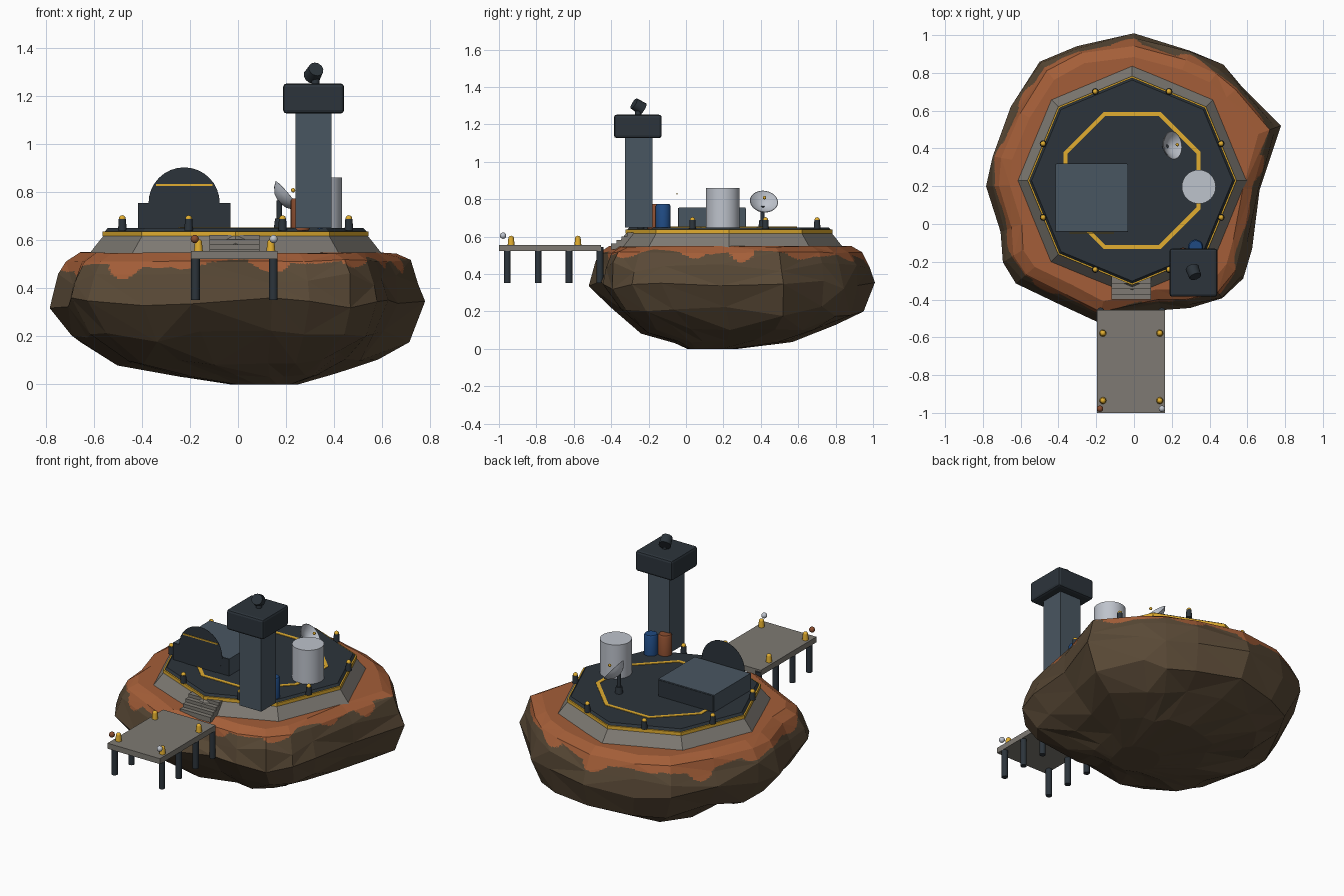
import bpy, bmesh, math, random
from mathutils import Vector, Matrix, Euler

random.seed(4)
old = bpy.data.objects.get("Cube")
if old:
    bpy.data.objects.remove(old, do_unlink=True)


def material(name, *srgb):
    lin = [(c / 255 / 12.92) if c < 11 else ((c / 255 + 0.055) / 1.055) ** 2.4 for c in srgb]
    m = bpy.data.materials.new(name)
    m.use_nodes = True
    m.diffuse_color = (*lin, 1)
    b = next(n for n in m.node_tree.nodes if n.type == 'BSDF_PRINCIPLED')
    b.inputs["Base Color"].default_value = (*lin, 1)
    b.inputs["Roughness"].default_value = 0.8
    return m


ROCK = material("rock brown", 89, 73, 54)
DIRT = material("rust dirt", 164, 94, 56)
CONCRETE = material("concrete grey", 126, 122, 115)
DECK = material("deck charcoal", 44, 52, 59)
SLATE = material("slate blue", 73, 86, 97)
YELLOW = material("marking yellow", 226, 174, 48)
WHITE = material("tank white", 190, 195, 204)
BLUE = material("drum blue", 31, 74, 130)
RUST = material("drum rust", 138, 77, 47)

CX, CY, TOP = -0.01, 0.23, 0.65   # platform centre and deck height


def finish(bm, name, mats, smooth=False):
    bmesh.ops.recalc_face_normals(bm, faces=bm.faces)
    me = bpy.data.meshes.new(name)
    bm.to_mesh(me)
    bm.free()
    for m in mats if isinstance(mats, list) else [mats]:
        me.materials.append(m)
    if smooth:
        me.polygons.foreach_set("use_smooth", [True] * len(me.polygons))
        me.set_sharp_from_angle(angle=math.radians(40))
    ob = bpy.data.objects.new(name, me)
    bpy.context.scene.collection.objects.link(ob)
    return ob


def box(name, mat, x, y, z, bevel=0):
    """Box from (low, high) pairs along each axis."""
    bm = bmesh.new()
    size = [b - a for a, b in (x, y, z)]
    mid = [(a + b) / 2 for a, b in (x, y, z)]
    bmesh.ops.create_cube(bm, size=1, matrix=Matrix.LocRotScale(mid, None, size))
    if bevel:
        bmesh.ops.bevel(bm, geom=bm.edges[:], offset=bevel, segments=2, profile=0.5, affect='EDGES')
    return finish(bm, name, mat)


def cyl(name, mat, x, y, z0, z1, r, r2=None, sides=16, rot=(0, 0, 0)):
    bm = bmesh.new()
    place = Matrix.LocRotScale((x, y, (z0 + z1) / 2), Euler(rot), None)
    bmesh.ops.create_cone(bm, cap_ends=True, segments=sides, radius1=r,
                          radius2=r if r2 is None else r2, depth=z1 - z0, matrix=place)
    return finish(bm, name, mat, sides > 8)


def ball(name, mat, x, y, z, r):
    bm = bmesh.new()
    bmesh.ops.create_uvsphere(bm, u_segments=12, v_segments=8, radius=r,
                              matrix=Matrix.Translation((x, y, z)))
    return finish(bm, name, mat, True)


def loft(rings, caps=True, split=False):
    """Skin closed rings of points; split picks random diagonals."""
    bm = bmesh.new()
    rows = [[bm.verts.new(p) for p in ring] for ring in rings]
    n = len(rows[0])
    for lo, hi in zip(rows, rows[1:]):
        for i in range(n):
            a, b, c, d = lo[i], lo[(i + 1) % n], hi[(i + 1) % n], hi[i]
            if not split:
                bm.faces.new((a, b, c, d))
            elif random.random() < 0.5:
                bm.faces.new((a, b, c)), bm.faces.new((a, c, d))
            else:
                bm.faces.new((a, b, d)), bm.faces.new((b, c, d))
    if caps:
        bm.faces.new(rows[0]), bm.faces.new(rows[-1])
    return bm


def circle(r, z, n, turn=0):
    return [Vector((r * math.cos(math.tau * i / n + turn), r * math.sin(math.tau * i / n + turn), z))
            for i in range(n)]


# Floating rock: an irregular outline swept through squashed, shifted rings
outline = [(0, 1), (-.31, .96), (-.5, .86), (-.65, .62), (-.76, .36), (-.775, .2), (-.7, -.04),
           (-.69, -.2), (-.62, -.31), (-.39, -.42), (-.19, -.52), (.14, -.45), (.3, -.45),
           (.48, -.41), (.58, -.29), (.62, -.13), (.68, .18), (.775, .52), (.58, .75),
           (.47, .84), (.3, .92)]
levels = ((0, .18, .11, -.09), (.038, .43, .07, .01), (.105, .7, .03, .04), (.2, .895, .01, .025),
          (.345, 1, 0, 0), (.44, .975, 0, 0), (.515, .925, 0, 0), (.548, .85, 0, 0))
rings = []
for z, s, dx, dy in levels:
    ring = []
    wob = 0.028 if .03 < z < .5 else 0.005
    for x, y in outline:
        k = s + random.uniform(-wob, wob * 0.5)
        zz = max(0, z + random.uniform(-wob, wob) * min(1, z * 9))
        ring.append((x * k + dx, CY + (y - CY) * k + dy, min(zz, .55)))
    rings.append(ring)
bm = loft(rings, split=True)
upper = [e for e in bm.edges if max(v.co.z for v in e.verts) > .36 and len(e.link_faces) == 2
         and all(len(f.verts) == 3 for f in e.link_faces)]
bmesh.ops.subdivide_edges(bm, edges=upper, cuts=13, use_grid_fill=True)
for f in bm.faces:   # rust dirt runs over the rim in rounded drips
    c = f.calc_center_median()
    a = math.atan2(c.y - CY, c.x)
    drip = max(0, math.sin(13 * a + .8 * math.sin(3 * a))) ** .7 * (.6 + .4 * math.sin(5 * a + 1))
    edge = .497 + .022 * math.cos(a + .5) + .012 * math.sin(7 * a) - .06 * drip
    f.material_index = int(c.z > edge)
finish(bm, "floating_rock", [ROCK, DIRT])

# Octagonal platform: concrete skirt, yellow band and dark deck
cyl("platform_skirt", CONCRETE, CX, CY, .53, .618, .62, .55, sides=8)
cyl("platform_band", YELLOW, CX, CY, .617, .637, .553, sides=8)
cyl("platform_deck", DECK, CX, CY, .636, TOP, .545, .532, sides=8)
ring = loft([[p + Vector((CX, CY, 0)) for p in circle(r, z, 8, math.pi / 8)]
             for r, z in ((.393, TOP - .002), (.393, TOP + .003), (.37, TOP + .003), (.37, TOP - .002))],
            caps=False)
finish(ring, "deck_marking", YELLOW)

# Lamps around the deck edge
for i, p in enumerate(circle(.51, 0, 8, math.pi / 8)):
    x, y = p.x + CX, p.y + CY
    cyl(f"deck_lamp_post_{i}", DECK, x, y, TOP - .01, .688, .018, .015, sides=12)
    ball(f"deck_lamp_bulb_{i}", YELLOW, x, y, .69, .014)

# Steps down to the pier
for i in range(4):
    box(f"step_{i}", CONCRETE, (-.118, .09), (-.4 + .028 * i, -.25), (.53, .562 + .02 * i))

# Pier with legs, lamps and corner beacons
box("pier_deck", CONCRETE, (-.195, .165), (-1, -.455), (.522, .556))
for x in (-.177, .147):
    for i, y in enumerate((-.955, -.79, -.625, -.46)):
        cyl(f"pier_leg_{'left' if x > 0 else 'right'}_{i}", DECK, x, y, .352, .545, .018, sides=12)
    for y in (-.935, -.578):
        cyl("pier_lamp", YELLOW, x * .93, y, .55, .59, .019, .015, sides=12)
        ball("pier_lamp_bulb", YELLOW, x * .93, y, .59, .015)
ball("beacon_right", RUST, -.18, -.978, .605, .017)
ball("beacon_left", WHITE, .148, -.978, .605, .017)

# Hangar: low block with a round front shield and yellow stripe
box("hangar_block", SLATE, (-.415, -.032), (-.038, .317), (TOP - .01, .755))
box("hangar_front_panel", DECK, (-.415, -.032), (-.042, -.038), (TOP, .754))
box("hangar_back_panel", DECK, (-.41, -.037), (.317, .32), (TOP, .75))
cyl("hangar_shield", DECK, -.224, -.045, .7546, .7554, .148, sides=32, rot=(math.pi / 2, 0, 0))
box("hangar_stripe", YELLOW, (-.342, -.106), (-.05, -.045), (.826, .834))

# Control tower with a rounded cab and a tilted sensor
box("tower_shaft", SLATE, (.24, .388), (-.327, -.18), (TOP, 1.14))
box("tower_cab", DECK, (.188, .441), (-.385, -.13), (1.127, 1.252), bevel=.014)
cyl("sensor_neck", DECK, .322, -.255, 1.245, 1.3, .017, sides=12)
cyl("sensor_head", DECK, .316, -.255, 1.268, 1.326, .036, .032, sides=12,
    rot=(math.radians(60), 0, math.radians(20)))

# Storage tank and drums with chamfered lids
cyl("storage_tank", WHITE, .343, .197, TOP - .01, .86, .09, sides=32)
for name, mat, x, y in (("blue", BLUE, .326, -.122), ("rust", RUST, .259, -.165)):
    drum = loft([circle(r, z, 20) for r, z in ((.04, TOP - .01), (.04, .764), (.034, .774))])
    finish(drum, f"{name}_drum", mat, True).location = (x, y, 0)

# Dish antenna on a post, with its receiver in front
cyl("dish_base", DECK, .172, .41, TOP - .01, .69, .024, .018, sides=12)
cyl("dish_post", DECK, .172, .41, .68, .765, .011, sides=12)
tilt = Matrix.LocRotScale((.17, .412, .758), Vector((.76, .1, .64)).to_track_quat('Z', 'Y'), None)
dish = loft([circle(r, z, 24) for r, z in
             ((.002, 0), (.038, .009), (.062, .027), (.076, .046), (.073, .047), (.038, .015), (.002, .006))])
bmesh.ops.transform(dish, matrix=tilt, verts=dish.verts)
finish(dish, "dish_reflector", WHITE, True)
ball("dish_receiver", YELLOW, *(tilt @ Vector((0, 0, .078))), .009)
